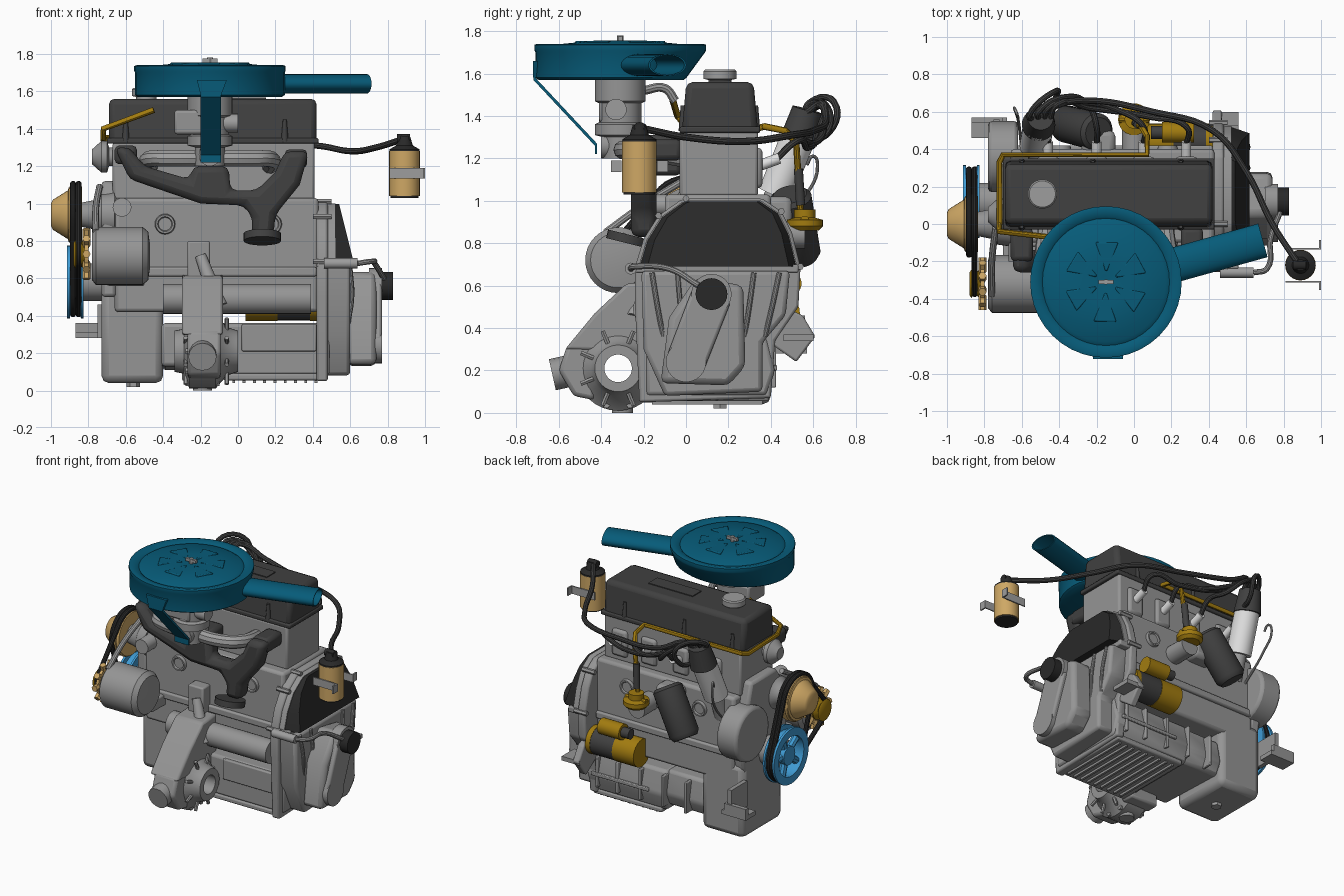
import bpy, bmesh
from math import sin, cos, pi, radians
from mathutils import Vector, geometry

old = bpy.data.objects.get("Cube")
if old:
    bpy.data.objects.remove(old)


def material(name, *rgb):
    m = bpy.data.materials.new(name)
    m.use_nodes = True
    m.diffuse_color = (*rgb, 1)
    m.node_tree.nodes["Principled BSDF"].inputs["Base Color"].default_value = (*rgb, 1)
    return m


GREY = material("cast grey", .3, .3, .3)
PALE = material("light metal", .34, .34, .34)
DARK = material("dark grey", .052, .052, .052)
BLACK = material("black", .022, .022, .022)
TAN = material("tan", .62, .39, .13)
GOLD = material("mustard", .36, .2, .005)
BLUE = material("deep blue", .002, .105, .19)
SKY = material("sky blue", .05, .33, .66)
WHITE = material("white", .75, .75, .75)


def finish(bm, name, mat, bevel=0):
    bmesh.ops.recalc_face_normals(bm, faces=bm.faces)
    mesh = bpy.data.meshes.new(name)
    bm.to_mesh(mesh)
    bm.free()
    mesh.materials.append(mat)
    ob = bpy.data.objects.new(name, mesh)
    bpy.context.collection.objects.link(ob)
    if bevel:
        mod = ob.modifiers.new("rounded edges", "BEVEL")
        mod.width, mod.segments, mod.limit_method = bevel, 2, "ANGLE"
    return ob


def prism(name, axis, pts, lo, hi, mat=GREY, bevel=0):
    """Extrude a polygon along an axis."""
    bm = bmesh.new()
    place = {"x": lambda a, b, h: (h, a, b), "y": lambda a, b, h: (a, h, b),
             "z": lambda a, b, h: (a, b, h)}[axis]
    ends = [[bm.verts.new(place(a, b, h)) for a, b in pts] for h in (lo, hi)]
    for end in ends:
        bm.faces.new(end)
    for i in range(len(pts)):
        bm.faces.new((ends[0][i - 1], ends[0][i], ends[1][i], ends[1][i - 1]))
    return finish(bm, name, mat, bevel)


def box(name, x, y, z, mat=GREY, bevel=0):
    return prism(name, "z", [(x[0], y[0]), (x[1], y[0]), (x[1], y[1]), (x[0], y[1])], *z, mat, bevel)


def lathe(name, origin, direction, profile, mat=GREY, n=32, ring=False):
    """Spin a (radius, height) profile; ring closes it into a loop with a hole."""
    bm = bmesh.new()
    q = Vector(direction).to_track_quat("Z", "Y")
    rows = [[bm.verts.new(Vector(origin) + q @ Vector((r * cos(2 * pi * i / n), r * sin(2 * pi * i / n), h)))
             for i in range(n)] for r, h in profile]
    pairs = list(zip(rows, rows[1:]))
    if ring:
        pairs.append((rows[-1], rows[0]))
    else:
        bm.faces.new(rows[0])
        bm.faces.new(rows[-1])
    for a, b in pairs:
        for i in range(n):
            bm.faces.new((a[i - 1], a[i], b[i], b[i - 1]))
    return finish(bm, name, mat)


def rod(name, a, b, r, mat=GREY, tip=None, n=24):
    d = Vector(b) - Vector(a)
    return lathe(name, a, d, [(r, 0), (r if tip is None else tip, d.length)], mat, n)


def tube(name, pts, r, mat=DARK, closed=False, smooth=True):
    """Round pipe along a path."""
    cu = bpy.data.curves.new(name, "CURVE")
    cu.dimensions, cu.bevel_depth, cu.bevel_resolution = "3D", r, 3
    cu.use_fill_caps, cu.resolution_u = True, 6
    sp = cu.splines.new("BEZIER" if smooth else "POLY")
    points = sp.bezier_points if smooth else sp.points
    points.add(len(pts) - 1)
    for p, co in zip(points, pts):
        if smooth:
            p.co = co
            p.handle_left_type = p.handle_right_type = "AUTO"
        else:
            p.co = (*co, 1)
    sp.use_cyclic_u = closed
    src = bpy.data.objects.new(name + " path", cu)
    bpy.context.collection.objects.link(src)
    bpy.context.view_layer.update()
    bm = bmesh.new()
    bm.from_mesh(src.to_mesh())
    src.to_mesh_clear()
    bpy.data.objects.remove(src)
    return finish(bm, name, mat)


def circle(cx, cy, r, n=24):
    return [(cx + r * cos(2 * pi * i / n), cy + r * sin(2 * pi * i / n)) for i in range(n)]


# Air cleaner, its lid pressings, snout and strap
cx, cy = -.15, -.31
can = lathe("air_cleaner", (cx, cy, 0), (0, 0, 1),
            [(.385, 1.57), (.4, 1.58), (.4, 1.7), (.405, 1.71), (.405, 1.735), (.39, 1.74), (.35, 1.73),
             (.34, 1.722), (.32, 1.735), (.12, 1.755), (.03, 1.745)], BLUE, 40)
for v in can.data.vertices:
    if v.co.z < 1.65 and v.co.y > cy:
        v.co.y = cy + (v.co.y - cy) * .78
for i in range(6):
    a = i * pi / 3 + .5
    prism("lid_rib", "z", [(cx + r * cos(a + t), cy + r * sin(a + t))
                           for r, t in ((.06, -.1), (.22, -.28), (.22, .28), (.06, .1))], 1.735, 1.754, BLUE, .006)
rod("lid_stud", (cx, cy, 1.73), (cx, cy, 1.78), .015, PALE, n=8)
box("wing_nut", (cx - .04, cx + .04), (cy - .01, cy + .01), (1.755, 1.775), PALE)
length = .57
snout = lathe("air_snout", (.14, -.24, 1.64), (.54, .15, 0),
              [(.093, 0), (.093, length), (.083, length), (.083, 0)], BLUE, 24, True)
for v in snout.data.vertices:
    v.co.z = 1.64 + (v.co.z - 1.64) * .56
prism("support_strap", "x", [(-.72, 1.66), (-.72, 1.57), (-.43, 1.26), (-.43, 1.22), (-.42, 1.22), (-.42, 1.27),
                             (-.71, 1.58), (-.71, 1.66)], -.2, -.09, BLUE)
prism("strap_flare", "y", [(-.2, 1.58), (-.22, 1.66), (-.06, 1.66), (-.09, 1.58)], -.722, -.7, BLUE)

# Carburettor and inlet manifold
lathe("carburettor", (cx, cy, 0), (0, 0, 1), [(.08, 1.2), (.08, 1.3), (.12, 1.31), (.12, 1.36), (.1, 1.37),
      (.1, 1.46), (.12, 1.47), (.12, 1.57)])
box("float_bowl", (-.34, -.1), (-.41, -.22), (1.37, 1.5), GREY, .015)
rod("choke_housing", (-.1, -.33, 1.43), (0, -.33, 1.43), .05, PALE)
rod("carburettor_base", (cx, -.4, 1.26), (cx, -.2, 1.26), .06, GREY)
tube("breather_pipe", [(cx, -.2, 1.52), (cx, -.1, 1.53), (cx, -.05, 1.47)], .022, GREY)
for s in (-1, 1):
    tube("inlet_runner", [(cx, -.29, 1.24), (cx + s * .2, -.29, 1.24), (cx + s * .31, -.24, 1.24),
                          (cx + s * .32, 0, 1.2)], .045, PALE)

# Valve cover and filler cap
cover = box("valve_cover", (-.69, .42), (-.02, .34), (1.32, 1.56), DARK, .03)
for v in cover.data.vertices:
    if v.co.z > 1.5:
        v.co.y = .16 + (v.co.y - .16) * .88
box("valve_cover_flange", (-.7, .43), (-.03, .35), (1.32, 1.35), DARK, .008)
box("valve_cover_plate", (-.2, .15), (.11, .21), (1.555, 1.566), DARK)
for x in (-.6, -.22, .25):
    for y in (-.015, .33):
        rod("cover_bolt_boss", (x, y, 1.33), (x, y, 1.45), .02, DARK, .01, n=12)
lathe("filler_cap", (-.49, .16, 1.55), (0, 0, 1), [(.055, 0), (.055, .02), (.078, .025), (.078, .06), (.07, .068)], PALE)

# Cylinder head and block
box("cylinder_head", (-.67, .41), (-.03, .34), (1.02, 1.33), GREY, .015)
box("engine_block", (-.66, .43), (-.1, .4), (.42, 1.03), GREY, .02)
box("block_rail", (-.66, .42), (-.12, .42), (.61, .66), GREY, .01)
for x in (-.39, .18):
    for y, d in ((-.1, -1), (.4, 1)):
        lathe("core_plug", (x, y, .89), (0, d, 0), [(.055, 0), (.05, .02), (.04, .02), (.035, .01)], GREY, 20)
for x in (-.46, -.2, .05, .28):
    rod("spark_plug", (x, .33, 1.16), (x, .44, 1.2), .026, WHITE, n=12)
    box("port_boss", (x - .06, x + .06), (.3, .36), (1.06, 1.25), GREY, .02)
rod("side_shaft_housing", (-.4, -.17, .49), (.39, -.17, .49), .08)
box("mount_bracket", (-.27, -.15), (-.18, -.09), (.54, .8), GREY, .01)
rod("bracket_brace", (-.2, -.18, .72), (-.1, -.24, .45), .03, PALE, .045)

# Exhaust manifold
prism("exhaust_manifold", "y", [(-.66, 1.3), (-.58, 1.13), (-.2, 1), (.03, .99), (.08, .92), (.07, .83), (.19, .83),
                                (.2, .94), (.33, 1.1), (.38, 1.28), (.25, 1.28), (.2, 1.17), (.1, 1.07), (-.04, 1.07),
                                (-.05, 1.2), (-.24, 1.2), (-.26, 1.13), (-.5, 1.2), (-.58, 1.3)], -.26, -.14, DARK, .035)
rod("exhaust_flange", (.13, -.28, .8), (.13, -.27, .84), .1, DARK)
for x, z in ((-.6, 1.26), (.31, 1.24), (cx, 1.17)):
    box("exhaust_port", (x - .06, x + .06), (-.2, -.02), (z - .05, z + .05), DARK, .025)

# Timing cover, water pump, thermostat housing
prism("timing_cover", "x", [(-.1, .5), (.38, .5), (.42, .7), (.34, .98), (.3, 1.12), (.02, 1.12), (-.1, .95)],
      -.73, -.65, GREY, .02)
prism("timing_bulge", "x", circle(.36, .79, .19), -.78, -.62, GREY, .02)
rod("crank_boss", (-.85, .12, .58), (-.72, .12, .58), .1)
lathe("water_pump", (-.66, 0, .94), (-1, 0, 0), [(.12, 0), (.11, .07), (.08, .1), (.06, .2)])
lathe("thermostat_housing", (-.64, .05, 1.25), (-1, 0, 0), [(.05, 0), (.05, .05), (.085, .06), (.085, .09), (.04, .14)])
rod("water_outlet", (-.62, -.03, .98), (-.62, -.2, .98), .05, PALE)

# Pulleys and belts
PUMP, CRANK, ALT = (0, .94, .165), (.12, .58, .172), (-.31, .73, .065)
lathe("pump_pulley", (-.9, 0, .94), (1, 0, 0), [(.15, 0), (.158, .012), (.14, .03), (.158, .05), (.15, .065)], TAN)
lathe("pump_hub", (-.89, 0, .94), (-1, 0, 0), [(.15, 0), (.145, .015), (.13, .02), (.08, .1), (.06, .11)], TAN)
lathe("crank_pulley", (-.915, .12, .58), (1, 0, 0), [(.14, 0), (.195, 0), (.195, .016), (.165, .02), (.165, .07),
      (.195, .075), (.195, .09), (.14, .09)], SKY, 36, True)
rod("crank_hub", (-.9, .12, .58), (-.83, .12, .58), .065, SKY)
for i in range(5):
    a = i * 2 * pi / 5
    rod("pulley_spoke", (-.87, .12, .58), (-.87, .12 + .15 * cos(a), .58 + .15 * sin(a)), .026, SKY, n=8)
for x, wheels in ((-.882, (PUMP, CRANK)), (-.852, (PUMP, CRANK, ALT))):
    pts = [Vector(p) for y, z, r in wheels for p in circle(y, z, r, 32)]
    tube("drive_belt", [(x, *pts[i]) for i in geometry.convex_hull_2d(pts)], .016, BLACK, True, False)

# Alternator
lathe("alternator", (-.78, -.32, .72), (1, 0, 0), [(.13, 0), (.155, .02), (.155, .27), (.13, .3), (.06, .31)])
lathe("alternator_pulley", (-.88, -.32, .73), (1, 0, 0), [(.06, 0), (.075, .01), (.05, .03), (.075, .05), (.075, .06)], GOLD)
rod("alternator_fan", (-.82, -.32, .73), (-.8, -.32, .73), .11, TAN)
for i in range(10):
    a = i * pi / 5
    rod("fan_blade", (-.81, -.32 + .08 * cos(a), .73 + .08 * sin(a)),
        (-.81, -.32 + .14 * cos(a), .73 + .14 * sin(a)), .022, TAN, n=6)
tube("alternator_stay", [(-.76, -.38, .85), (-.76, -.2, .98), (-.74, -.02, 1.09)], .018, PALE)
box("alternator_mount", (-.7, -.5), (-.25, -.08), (.56, .64), GREY, .01)

# Sump and gearbox
box("sump", (-.73, -.4), (-.05, .4), (.04, .56), GREY, .04)
rod("drain_plug", (-.56, .16, .02), (-.56, .16, .05), .035, PALE, n=6)
prism("gearbox", "x", [(-.19, .08), (.38, .08), (.42, .2), (.38, .36), (-.19, .36)], -.12, .49, GREY, .02)
prism("gearbox_neck", "x", [(-.17, .13), (.35, .11), (.39, .2), (.36, .36), (-.17, .36)], -.41, -.1, GREY, .02)
box("gearbox_pan", (-.08, .46), (-.2, .39), (.055, .09), GREY, .01)
for i in range(9):
    x = -.03 + i * .055
    box("pan_rib", (x, x + .015), (-.16, .36), (.04, .06))
for x in (-.3, -.12, .06, .24, .4):
    box("case_rib", (x, x + .02), (.2, .425), (.12, .34), GREY, .005)
box("case_panel", (.02, .42), (-.205, -.1), (.21, .355), GREY, .008)
box("case_ledge", (0, .45), (.2, .43), (.2, .225), GREY, .005)

# Differential with an open drive-shaft bore
dy, dz = -.32, .21
lathe("differential", (-.34, dy, dz), (1, 0, 0), [(.065, 0), (.11, 0), (.12, .05), (.2, .08), (.2, .22), (.13, .28),
      (.11, .34), (.065, .34)], GREY, 32, True)
for i in range(8):
    a = i * pi / 4 + pi / 8
    for x in (-.28, -.06):
        rod("differential_rib", (x, dy + .09 * cos(a), dz + .09 * sin(a)),
            (x, dy + .19 * cos(a), dz + .19 * sin(a)), .012, GREY, n=6)
prism("differential_web", "x", [(-.57, .3), (-.43, .47), (-.28, .61), (-.12, .62), (-.12, .05), (-.22, .05), (-.22, .29)],
      -.3, -.08, GREY, .015)
prism("differential_front", "x", [(-.43, .06), (-.43, .36), (-.56, .32), (-.6, .2), (-.53, .08)], -.27, -.09, GREY, .02)
rod("differential_cap", (-.19, -.54, .2), (-.19, -.63, .18), .075, GREY, n=16)
for i in range(10):
    a = i * pi / 5
    rod("differential_bolt", (-.1, dy + .18 * cos(a), dz + .18 * sin(a)),
        (-.28, dy + .18 * cos(a), dz + .18 * sin(a)), .018, PALE, n=6)
rod("differential_drain", (-.19, -.3, 0), (-.19, -.3, .04), .05, GREY, n=12)

# Bell housing, domed clutch cover and gearbox end
arch = [(-.24, .69), (-.2, .82), (-.13, .93), (-.03, 1), (.0, 1.01), (.36, 1.01), (.45, .95), (.5, .85), (.54, .69)]
prism("bell_housing", "x", arch + [(.53, .5), (.42, .34), (.4, .07), (-.22, .05), (-.24, .5)], .42, .48, GREY, .012)
prism("housing_collar", "x", [(.16 + (y - .16) * .96, .7 + (z - .7) * .97) for y, z in arch], .46, .52, GREY)
clutch = prism("clutch_cover", "x", [(.16 + (y - .16) * .95, .7 + (z - .7) * .96) for y, z in arch], .515, .6, BLACK)
for v in clutch.data.vertices:
    if v.co.x > .55:
        v.co.x = .615 - (v.co.z - .7) * .25
        v.co.y = .16 + (v.co.y - .16) * .9
prism("gearbox_flange", "x", [(-.24, .66), (.53, .66), (.53, .7), (-.24, .7)], .42, .56, GREY, .008)
prism("gearbox_end", "x", [(-.21, .67), (.49, .67), (.47, .46), (.36, .33), (.36, .1), (-.1, .08), (-.2, .3)],
      .46, .6, GREY, .02)
prism("gearbox_tail", "x", [(-.12, .14), (.2, .13), (.28, .22), (.27, .6), (.05, .64), (-.08, .45)], .58, .74, GREY, .03)
for y, z in ((0, .24), (.12, .56)):
    rod("tail_end", (.7, y, z), (.77, y, z), .095)
prism("tail_cover", "x", [(-.09, .27), (.08, .19), (.21, .52), (.04, .61)], .7, .77, GREY, .015)
rod("shift_coupling", (.75, .12, .56), (.83, .12, .56), .075, BLACK)
for y in (-.16, -.04, .32, .44):
    tube("housing_rib", [(.6, y, .66), (.61, y * .9 + .01, .5), (.59, y * .8 + .02, .36)], .012, GREY)
rod("clutch_cylinder", (.46, -.26, .68), (.64, -.26, .68), .028, PALE, n=12)
tube("clutch_lever", [(.64, -.26, .68), (.71, -.24, .69), (.73, -.08, .68), (.78, .06, .6)], .015, GREY)
for y, z in arch[::2]:
    rod("housing_bolt", (.4, y, z), (.5, y, z), .016, GREY, n=6)

# Engine mounts at the rear corners
box("front_mount", (-.87, -.68), (.46, .57), (.28, .31), GREY)
box("front_mount_web", (-.87, -.7), (.54, .57), (.28, .36), GREY)
box("front_mount_plate", (-.75, -.72), (.38, .56), (.28, .46), GREY)
prism("rear_mount", "x", [(.38, .34), (.52, .24), (.61, .36), (.55, .46), (.46, .5)], .42, .47, GREY, .01)
box("rear_mount_foot", (.42, .56), (.46, .6), (.34, .37), GREY)

# Oil filter, distributor, fuel pump, starter
lathe("oil_filter", (-.19, .49, 1.03), (-.19, .05, -.31), [(.08, 0), (.1, .02), (.1, .33), (.08, .36)], DARK)
box("filter_mount", (-.28, -.1), (.36, .5), (.84, 1.02), GREY, .03)
rod("distributor_stem", (-.54, .36, .86), (-.53, .43, 1.06), .05, PALE)
rod("distributor_body", (-.53, .42, 1.03), (-.51, .53, 1.3), .082, WHITE)
rod("distributor_cap", (-.51, .53, 1.28), (-.5, .57, 1.43), .09, DARK, .07)
rod("fuel_pump_base", (0, .38, .84), (0, .56, .84), .065)
lathe("fuel_pump", (0, .56, .86), (0, 0, 1), [(.065, 0), (.085, .02), (.085, .05), (.05, .06), (.05, .1)], GOLD)
rod("pump_outlet", (-.08, .56, .91), (.08, .56, .91), .02, GOLD, n=10)
rod("starter_body", (.2, .44, .47), (.4, .44, .47), .095, DARK)
for x, wide in ((.04, .17), (.385, .035)):
    rod("starter_end", (x, .44, .47), (x + wide, .44, .47), .097, GOLD)
rod("solenoid", (.15, .49, .61), (.32, .49, .61), .055, GOLD)
rod("solenoid_tip", (.09, .49, .61), (.15, .49, .61), .035, DARK)

# Fuel pipe, ignition leads and dipstick
tube("fuel_pipe", [(0, .54, .94), (.02, .53, 1.1), (.04, .52, 1.27), (.07, .47, 1.33), (.07, .37, 1.35),
                   (-.7, .37, 1.35), (-.72, .33, 1.34), (-.72, .0, 1.35), (-.72, -.04, 1.4), (-.45, -.07, 1.5)],
     .016, GOLD, False, False)
rod("fuel_pipe_sleeve", (.01, .54, .98), (.02, .53, 1.15), .022, DARK, n=12)
for i, x in enumerate((-.46, -.2, .05, .28)):
    tube("plug_lead", [(-.54 + i * .03, .56, 1.41), (-.56 + i * .05, .58 + i * .02, 1.46),
                       (-.42 + i * .06, .71 - i * .03, 1.44 - i * .04),
                       (x * .7 - .1, .66 - i * .03, 1.31 - i * .02), (x, .52, 1.28), (x, .42, 1.19)], .016, DARK)
tube("coil_lead", [(-.5, .57, 1.41), (-.42, .63, 1.45), (-.25, .66, 1.38), (.1, .6, 1.33), (.42, .5, 1.31),
                   (.6, .28, 1.28), (.74, 0, 1.3), (.87, -.2, 1.34)], .017, DARK)
tube("dipstick", [(-.6, .4, .85), (-.62, .56, 1.02), (-.64, .62, 1.16), (-.63, .6, 1.21), (-.62, .57, 1.17)], .008, PALE)

# Ignition coil with clamp
ix, iy = .89, -.22
rod("coil_base", (ix, iy, 1.03), (ix, iy, 1.05), .075, BLACK)
rod("coil_can", (ix, iy, 1.04), (ix, iy, 1.28), .082, TAN)
lathe("coil_top", (ix, iy, 1.27), (0, 0, 1), [(.08, 0), (.08, .02), (.045, .04), (.03, .09)], BLACK)
rod("coil_terminal", (ix - .04, iy, 1.345), (ix + .03, iy, 1.345), .026, BLACK, n=12)
for s in (-1, 1):
    side = iy + s * .084
    box("coil_clamp", (.81, 1), sorted((side, side + s * .008)), (1.135, 1.19), PALE)
    box("coil_foot", (.99, 1), sorted((side, side + s * .05)), (1.135, 1.19), PALE)

# Smooth shading with sharp edges kept
for ob in bpy.context.scene.objects:
    ob.select_set(ob.type == "MESH")
    if ob.type == "MESH":
        bpy.context.view_layer.objects.active = ob
bpy.ops.object.shade_smooth_by_angle(angle=radians(35))
